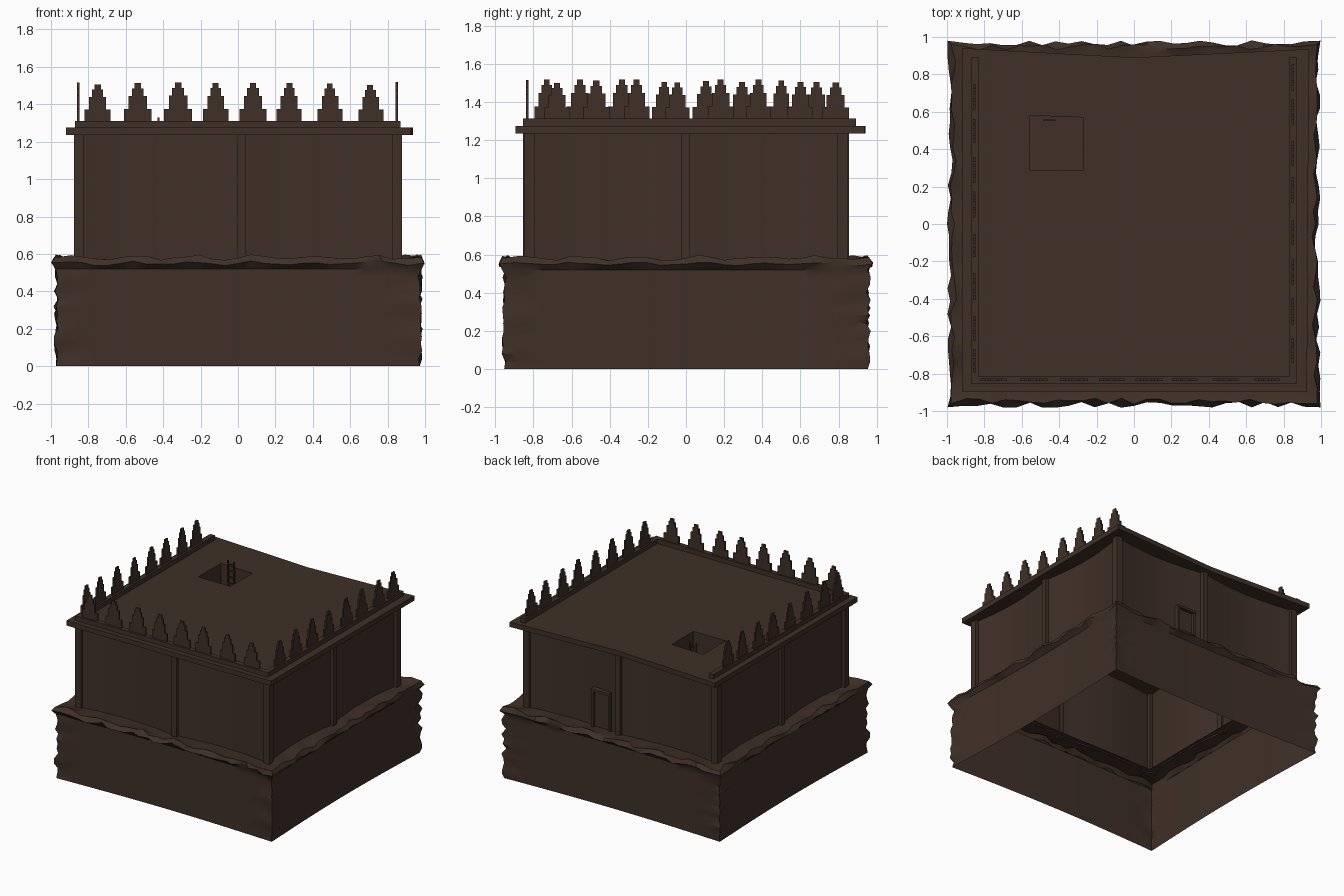
import bpy, bmesh, math, random

if "Cube" in bpy.data.objects:
    bpy.data.objects.remove(bpy.data.objects["Cube"])
random.seed(4)

brown = bpy.data.materials.new("dark_mud_brown")
brown.diffuse_color = (0.05, 0.03, 0.02, 1)
brown.use_nodes = True
brown.node_tree.nodes["Principled BSDF"].inputs["Base Color"].default_value = brown.diffuse_color


def finish(bm, name, smooth=False):
    bmesh.ops.recalc_face_normals(bm, faces=bm.faces)
    me = bpy.data.meshes.new(name)
    bm.to_mesh(me)
    bm.free()
    me.materials.append(brown)
    ob = bpy.data.objects.new(name, me)
    bpy.context.collection.objects.link(ob)
    if smooth:
        bpy.ops.object.select_all(action='DESELECT')
        ob.select_set(True)
        bpy.context.view_layer.objects.active = ob
        bpy.ops.object.shade_smooth_by_angle(angle=math.radians(35))
    return ob


def box(name, x0, x1, y0, y1, z0, z1):
    bm = bmesh.new()
    bmesh.ops.create_cube(bm, size=1)
    for v in bm.verts:
        v.co = ((x0 + x1) / 2 + v.co.x * (x1 - x0),
                (y0 + y1) / 2 + v.co.y * (y1 - y0),
                (z0 + z1) / 2 + v.co.z * (z1 - z0))
    return finish(bm, name)


def square_ring(n, hx, hy, push):
    """Points round a rectangle; push(side, t) moves each outward."""
    corners = [(-1, -1), (1, -1), (1, 1), (-1, 1)]
    normals = [(0, -1), (1, 0), (0, 1), (-1, 0)]
    pts = []
    for s in range(4):
        a, b, nrm = corners[s], corners[(s + 1) % 4], normals[s]
        for i in range(n):
            t = i / n
            d = push(s, t)
            x = (a[0] + (b[0] - a[0]) * t) * hx + nrm[0] * d
            y = (a[1] + (b[1] - a[1]) * t) * hy + nrm[1] * d
            if i == 0:   # corner: push along the diagonal
                x, y = a[0] * (hx + d), a[1] * (hy + d)
            pts.append((x, y))
    return pts


def loft(bm, loops):
    rows = [[bm.verts.new(p) for p in loop] for loop in loops]
    n = len(rows[0])
    for lo, hi in zip(rows, rows[1:]):
        for i in range(n):
            j = (i + 1) % n
            bm.faces.new((lo[i], lo[j], hi[j], hi[i]))


# Hollow base: slightly concave sides, rough corners, ragged lip and ledge
N = 28
HX, HY = 0.972, 0.953


def wall_push(s, t):
    near = min(t, 1 - t)
    d = -0.025 * math.sin(math.pi * t)
    if near < 0.05:
        d += random.uniform(-0.012, 0.015)
    return d


loops = [[(x, y, 0) for x, y in square_ring(N, HX, HY, lambda s, t: -0.025 * math.sin(math.pi * t))]]
for k in range(1, 14):
    z = 0.04 * k
    loops.append([(x, y, z) for x, y in square_ring(N, HX, HY, wall_push)])


def lip_push(s, t):
    if t == 0:
        return 0.017
    return random.uniform(-0.012, 0.02)


def lip_z(i, z, amp):
    return z + amp * math.sin(i * 1.35) + random.uniform(-0.006, 0.006)


loops.append([(x, y, lip_z(i, 0.55, 0.008)) for i, (x, y) in
              enumerate(square_ring(N, HX + 0.008, HY + 0.01, lip_push))])
loops.append([(x, y, lip_z(i, 0.582, 0.01)) for i, (x, y) in
              enumerate(square_ring(N, HX - 0.01, HY - 0.01, lip_push))])
loops.append([(x, y, lip_z(i, 0.57, 0.005)) for i, (x, y) in
              enumerate(square_ring(N, HX - 0.05, HY - 0.05, lambda s, t: random.uniform(-.01, .01)))])
loops.append([(x, y, 0.56) for x, y in square_ring(N, 0.80, 0.77, lambda s, t: 0)])
bm = bmesh.new()
loft(bm, loops)
finish(bm, "rough_base", True)

# Upper walls: each side is two gently bowed panels
panel = square_ring(24, 0.855, 0.83, lambda s, t: -0.04 * abs(math.sin(2 * math.pi * t)))
bm = bmesh.new()
loft(bm, [[(x, y, z) for x, y in panel] for z in (0.55, 1.25)])
finish(bm, "upper_walls", True)

# Corner posts and middle pilasters
for sx in (-1, 1):
    for sy in (-1, 1):
        cx, cy = sx * 0.85, sy * 0.822
        box("corner_post", cx - 0.027, cx + 0.027, cy - 0.027, cy + 0.027, 0.55, 1.24)
for sg in (-1, 1):
    box("middle_pilaster", -0.003, 0.042, sg * 0.835 - 0.02, sg * 0.835 + 0.02, 0.55, 1.24)
    box("middle_pilaster", sg * 0.857 - 0.02, sg * 0.857 + 0.02, -0.025, 0.02, 0.55, 1.24)

# Roof slab with a sunken hatch; its back edge dips inward
outer = [(-0.92, -0.895), (0.925, -0.895), (0.935, 0.935), (0.0, 0.89), (-0.92, 0.94)]
hatch = [(-0.56, 0.29), (-0.27, 0.29), (-0.27, 0.57), (-0.56, 0.58)]
TOP, UNDER, FLOOR = 1.275, 1.235, 1.05
bm = bmesh.new()
ot = [bm.verts.new((x, y, TOP)) for x, y in outer]
ou = [bm.verts.new((x, y, UNDER)) for x, y in outer]
ht = [bm.verts.new((x, y, TOP)) for x, y in hatch]
hu = [bm.verts.new((x, y, UNDER)) for x, y in hatch]
hf = [bm.verts.new((x, y, FLOOR)) for x, y in hatch]
for o, h in ((ot, ht), (ou, hu)):
    bm.faces.new((o[0], o[1], h[1], h[0]))
    bm.faces.new((o[1], o[2], h[2], h[1]))
    bm.faces.new((o[2], o[3], h[2]))
    bm.faces.new((o[3], h[3], h[2]))
    bm.faces.new((o[3], o[4], h[3]))
    bm.faces.new((o[4], o[0], h[0], h[3]))
for i in range(5):
    j = (i + 1) % 5
    bm.faces.new((ou[i], ou[j], ot[j], ot[i]))
for i in range(4):
    j = (i + 1) % 4
    bm.faces.new((ht[i], ht[j], hu[j], hu[i]))
    bm.faces.new((hu[i], hu[j], hf[j], hf[i]))
bm.faces.new(hf)
finish(bm, "roof_slab")

# Low kerb on three sides
box("left_kerb", -0.872, -0.832, -0.85, 0.89, 1.27, 1.312)
box("right_kerb", 0.828, 0.868, -0.85, 0.89, 1.27, 1.312)
box("front_kerb", -0.872, 0.868, -0.855, -0.815, 1.27, 1.312)


# Thin stepped merlons
def merlon(name, cx, cy, along_x):
    h = random.uniform(0.19, 0.21)
    tiers = [(0.068, 0), (0.068, 0.32), (0.045, 0.32), (0.045, 0.66),
             (0.029, 0.66), (0.029, 0.86), (0.016, 0.86), (0.016, 1)]
    jl, jr = random.uniform(0.9, 1.1), random.uniform(0.9, 1.1)
    prof = [(-w * jl, z * h) for w, z in tiers] + [(w * jr, z * h) for w, z in reversed(tiers)]
    bm = bmesh.new()
    vs = []
    for u, z in prof:
        p = (cx + u, cy - 0.007, 1.31 + z) if along_x else (cx - 0.007, cy + u, 1.31 + z)
        vs.append(bm.verts.new(p))
    f = bm.faces.new(vs)
    ext = bmesh.ops.extrude_face_region(bm, geom=[f])['geom']
    bmesh.ops.translate(bm, vec=(0, 0.014, 0) if along_x else (0.014, 0, 0),
                        verts=[g for g in ext if isinstance(g, bmesh.types.BMVert)])
    finish(bm, name)


for x in (-0.75, -0.535, -0.32, -0.12, 0.08, 0.275, 0.49, 0.705):
    merlon("front_merlon", x, -0.832, True)
for y in (-0.73, -0.555, -0.335, -0.115, 0.105, 0.295, 0.5, 0.685):
    merlon("left_merlon", -0.855, y, False)
for y in (-0.675, -0.47, -0.26, -0.045, 0.18, 0.38, 0.6, 0.785):
    merlon("right_merlon", 0.848, y, False)

# Back doorway
box("door_jamb", 0.10, 0.12, 0.78, 0.835, 0.56, 0.875)
box("door_jamb", 0.25, 0.27, 0.78, 0.835, 0.56, 0.875)
box("door_lintel", 0.10, 0.27, 0.78, 0.84, 0.855, 0.875)
box("door_leaf", 0.12, 0.25, 0.805, 0.813, 0.56, 0.855)

# Ladder in the hatch
for x in (-0.48, -0.425):
    box("ladder_rail", x - 0.005, x + 0.005, 0.55, 0.56, FLOOR, 1.33)
for k in range(5):
    z = 1.09 + 0.052 * k
    box("ladder_rung", -0.48, -0.425, 0.551, 0.559, z, z + 0.009)
